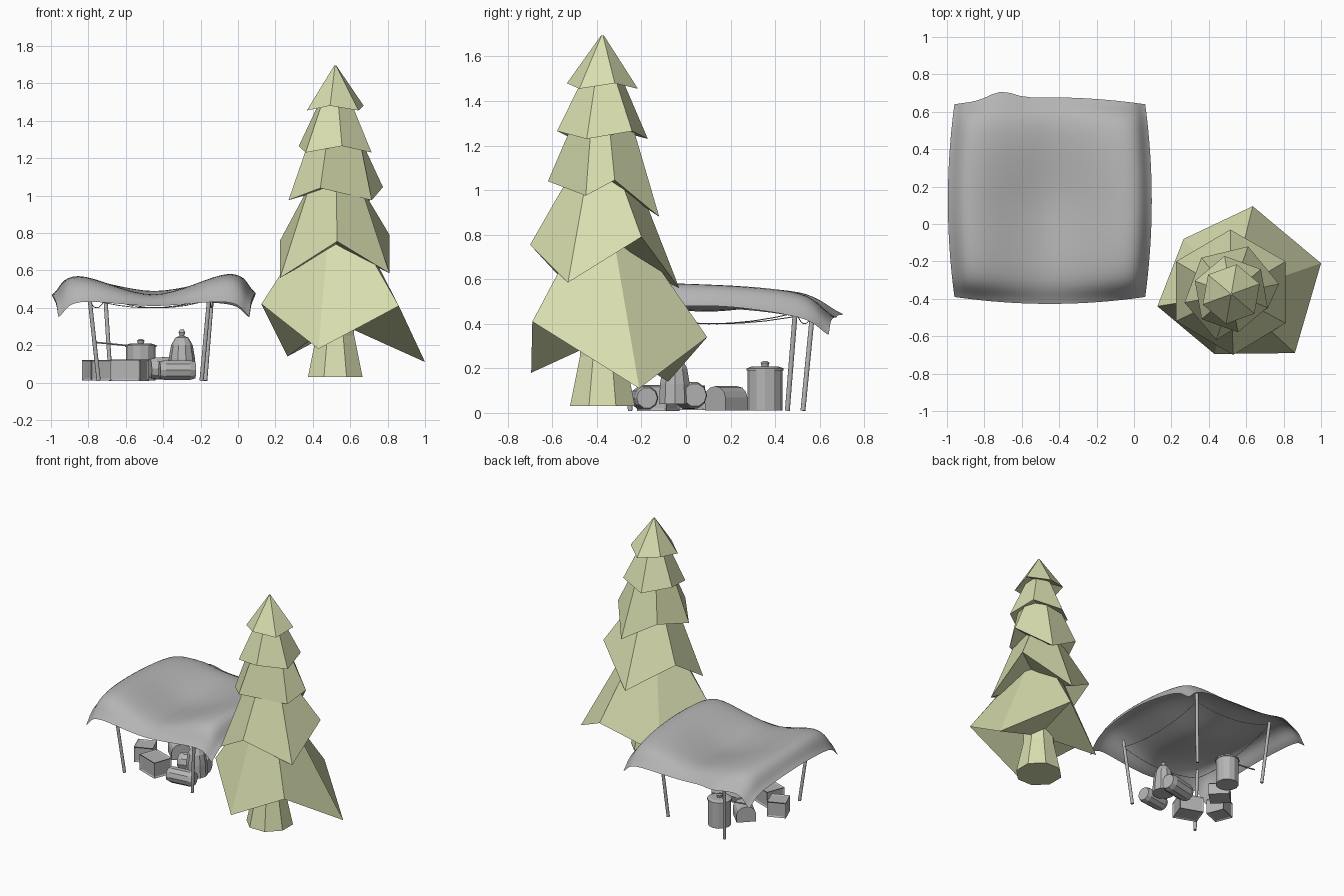
import bpy, bmesh, math
from mathutils import Vector, Matrix

if "Cube" in bpy.data.objects:
    bpy.data.objects.remove(bpy.data.objects["Cube"])


def material(name, rgb):
    m = bpy.data.materials.new(name)
    m.diffuse_color = (*rgb, 1)
    m.use_nodes = True
    m.node_tree.nodes["Principled BSDF"].inputs["Base Color"].default_value = m.diffuse_color
    return m


GREEN = material("pale_green", (0.69, 0.73, 0.43))
GREY = material("cloth_grey", (0.46, 0.46, 0.46))


def finish(name, bm, mat, recalc=True):
    if recalc:
        bmesh.ops.recalc_face_normals(bm, faces=bm.faces)
    me = bpy.data.meshes.new(name)
    bm.to_mesh(me)
    bm.free()
    me.materials.append(mat)
    ob = bpy.data.objects.new(name, me)
    bpy.context.collection.objects.link(ob)
    return ob


def lathe(name, profile, sides, mat, origin, rot=Matrix(), phase=0.0):
    """Closed solid of revolution from (radius, height) pairs."""
    bm = bmesh.new()
    rings = []
    for r, h in profile:
        rings.append([bm.verts.new(Vector(origin) + rot @ Vector((
            r * math.cos(phase + math.tau * i / sides),
            r * math.sin(phase + math.tau * i / sides), h))) for i in range(sides)])
    for a, b in zip(rings, rings[1:]):
        for i in range(sides):
            j = (i + 1) % sides
            bm.faces.new((a[i], a[j], b[j], b[i]))
    bm.faces.new(rings[0][::-1])
    bm.faces.new(rings[-1])
    return finish(name, bm, mat)


def tube(name, p, q, profile, sides):
    """Lathe along p-q; profile heights are fractions of the length."""
    p, d = Vector(p), Vector(q) - Vector(p)
    rot = d.to_track_quat('Z', 'Y').to_matrix().to_4x4()
    return lathe(name, [(r, h * d.length) for r, h in profile], sides, GREY, p, rot)


def rod(name, p, q, r, sides=6):
    return tube(name, p, q, [(r, 0), (r, 1)], sides)


# ---- Tree: trunk and five jagged six-sided skirts ----
CX, CY = 0.52, -0.375
lathe("tree_trunk", [(0.158, 0.03), (0.11, 0.25), (0.09, 0.6)], 8, GREEN,
      (CX, CY, 0), phase=math.pi / 8)


def ring(radius, start, high, low):
    """Hem with alternating raised and hanging corners."""
    return [(CX + radius * math.cos(math.radians(start + 60 * i)),
             CY + radius * math.sin(math.radians(start + 60 * i)),
             low if i % 2 else high) for i in range(6)]


def skirt(name, hem, top_r, top_z):
    bm = bmesh.new()
    low = [bm.verts.new(p) for p in hem]
    top = []
    for x, y, z in hem:
        d = Vector((x - CX, y - CY)).normalized() * top_r
        top.append(bm.verts.new((CX + d.x, CY + d.y, top_z)))
    mid = bm.verts.new((CX, CY, sum(p[2] for p in hem) / 6 + 0.06))
    for i in range(6):
        j = (i + 1) % 6
        bm.faces.new((low[i], low[j], top[j], top[i]))
        bm.faces.new((low[j], low[i], mid))
    bm.faces.new(top)
    finish(name, bm, GREEN)


skirt("tree_skirt_1", [(0.125, -0.44, 0.42), (0.43, -0.695, 0.18), (0.86, -0.69, 0.41),
                       (1.0, -0.21, 0.11), (0.635, 0.095, 0.34), (0.265, -0.08, 0.14)], 0.12, 0.85)
skirt("tree_skirt_2", [(0.81, -0.20, 0.79), (0.515, -0.03, 0.56), (0.225, -0.20, 0.76),
                       (0.225, -0.52, 0.56), (0.53, -0.70, 0.755), (0.81, -0.53, 0.585)], 0.15, 1.06)
skirt("tree_skirt_3", [(0.775, -0.32, 1.045), (0.61, -0.12, 0.88), (0.36, -0.18, 1.03),
                       (0.27, -0.42, 0.975), (0.44, -0.62, 1.04), (0.715, -0.45, 0.975)], 0.14, 1.30)
skirt("tree_skirt_4", ring(0.207, 40, 1.265, 1.23), 0.085, 1.51)
skirt("tree_skirt_5", ring(0.162, 20, 1.48, 1.455), 0.006, 1.695)

# ---- Canopy: draped cloth interpolated from a coarse height grid ----
XS = [-0.96, -0.84, -0.45, -0.06, 0.06]
YS = [-0.39, -0.25, 0.12, 0.50, 0.64]
HEIGHT = [[0.35, 0.43, 0.41, 0.43, 0.355],
          [0.44, 0.555, 0.47, 0.565, 0.45],
          [0.47, 0.565, 0.455, 0.575, 0.48],
          [0.43, 0.54, 0.49, 0.535, 0.43],
          [0.35, 0.44, 0.43, 0.42, 0.35]]


def spline(vals, t):
    i = min(int(t), 3)
    f = t - i
    p = [vals[0] * 2 - vals[1], *vals, vals[4] * 2 - vals[3]][i:i + 4]
    return p[1] + 0.5 * f * (p[2] - p[0] + f * (2 * p[0] - 5 * p[1] + 4 * p[2] - p[3]
                             + f * (3 * (p[1] - p[2]) + p[3] - p[0])))


N = 32
bm = bmesh.new()
grid = []
for j in range(N + 1):
    row = []
    for i in range(N + 1):
        s, t = 4 * i / N, 4 * j / N
        x, y = spline(XS, s), spline(YS, t)
        u, v = (x + 0.45) / 0.51, (y - 0.125) / 0.515
        # edges bow outward, with an extra bump over the back left pole
        bump = 0.04 * math.exp(-((x + 0.71) / 0.09) ** 2) * max(v, 0) ** 6
        z = spline([spline(r, s) for r in HEIGHT], t)
        row.append(bm.verts.new((x + 0.035 * u ** 3 * (1 - v * v),
                                 y + 0.037 * v ** 3 * (1 - u * u) + bump, z)))
    grid.append(row)
for j in range(N):
    for i in range(N):
        f = bm.faces.new((grid[j][i], grid[j][i + 1], grid[j + 1][i + 1], grid[j + 1][i]))
        f.smooth = True
finish("canopy", bm, GREY, recalc=False)

# ---- Poles and the sagging cords between them ----
POLES = [((-0.745, -0.25, 0.01), (-0.80, -0.29, 0.51)), ((-0.195, -0.25, 0.01), (-0.15, -0.29, 0.50)),
         ((-0.175, 0.455, 0.01), (-0.135, 0.495, 0.51)), ((-0.68, 0.525, 0.01), (-0.71, 0.57, 0.47))]
for k, (a, b) in enumerate(POLES):
    pole = rod(f"pole_{k + 1}", a, b, 0.011, sides=14)
    for f in pole.data.polygons:
        f.use_smooth = len(f.vertices) == 4
    p, q = Vector(b), Vector(POLES[(k + 1) % 4][1])
    p.z = q.z = 0.45
    pts = [p.lerp(q, n / 8) - Vector((0, 0, 0.2 * n / 8 * (1 - n / 8))) for n in range(9)]
    for n in range(8):
        rod(f"cord_{k + 1}_{n + 1}", pts[n], pts[n + 1], 0.0022, sides=4)


# ---- Crates with recessed panels ----
def crate(name, centre, size, turn):
    bm = bmesh.new()
    bmesh.ops.create_cube(bm, size=1)
    bmesh.ops.scale(bm, vec=size, verts=bm.verts)
    bmesh.ops.inset_individual(bm, faces=bm.faces[:], thickness=0.014, depth=-0.006)
    bmesh.ops.rotate(bm, matrix=Matrix.Rotation(math.radians(turn), 3, 'Z'), verts=bm.verts)
    bmesh.ops.translate(bm, vec=centre, verts=bm.verts)
    finish(name, bm, GREY)


crate("crate_left", (-0.75, 0.0, 0.067), (0.13, 0.13, 0.11), 22)
crate("crate_front", (-0.58, -0.125, 0.067), (0.17, 0.14, 0.115), -20)

# ---- Round-topped chest, set diagonally ----
bm = bmesh.new()
outline = [(-0.065, 0.01), (0.065, 0.01)] + [
    (0.065 * math.cos(math.pi * k / 6), 0.07 + 0.05 * math.sin(math.pi * k / 6)) for k in range(7)]
ends = [[bm.verts.new((x, y, z)) for y, z in outline] for x in (-0.07, 0.07)]
for i in range(len(outline)):
    j = (i + 1) % len(outline)
    bm.faces.new((ends[0][i], ends[0][j], ends[1][j], ends[1][i]))
for e in ends:
    bm.faces.new(e)
bmesh.ops.rotate(bm, matrix=Matrix.Rotation(math.radians(-45), 3, 'Z'), verts=bm.verts)
bmesh.ops.translate(bm, vec=(-0.60, 0.18, 0), verts=bm.verts)
finish("chest", bm, GREY)

# ---- Lidded pot with a ladle ----
lathe("pot", [(0.078, 0.01), (0.078, 0.19), (0.083, 0.19), (0.083, 0.2), (0.06, 0.208),
              (0.015, 0.208), (0.02, 0.225), (0.01, 0.232)], 12, GREY, (-0.52, 0.355, 0))
rod("ladle", (-0.76, 0.355, 0.215), (-0.56, 0.355, 0.195), 0.005)

# ---- Bell-shaped jar and lying bundles ----
lathe("jar", [(0.075, 0.04), (0.07, 0.13), (0.058, 0.2), (0.035, 0.24), (0.012, 0.25),
              (0.018, 0.268), (0.01, 0.283)], 10, GREY, (-0.30, -0.05, 0))
for name, p, q, r in (("bundle_front", (-0.42, -0.20, 0.067), (-0.23, -0.175, 0.067), 0.055),
                      ("bundle_back", (-0.47, 0.0, 0.075), (-0.26, 0.04, 0.08), 0.062)):
    tube(name, p, q, [(r * 0.85, 0), (r, 0.15), (r, 0.85), (r * 0.85, 1)], 10)
